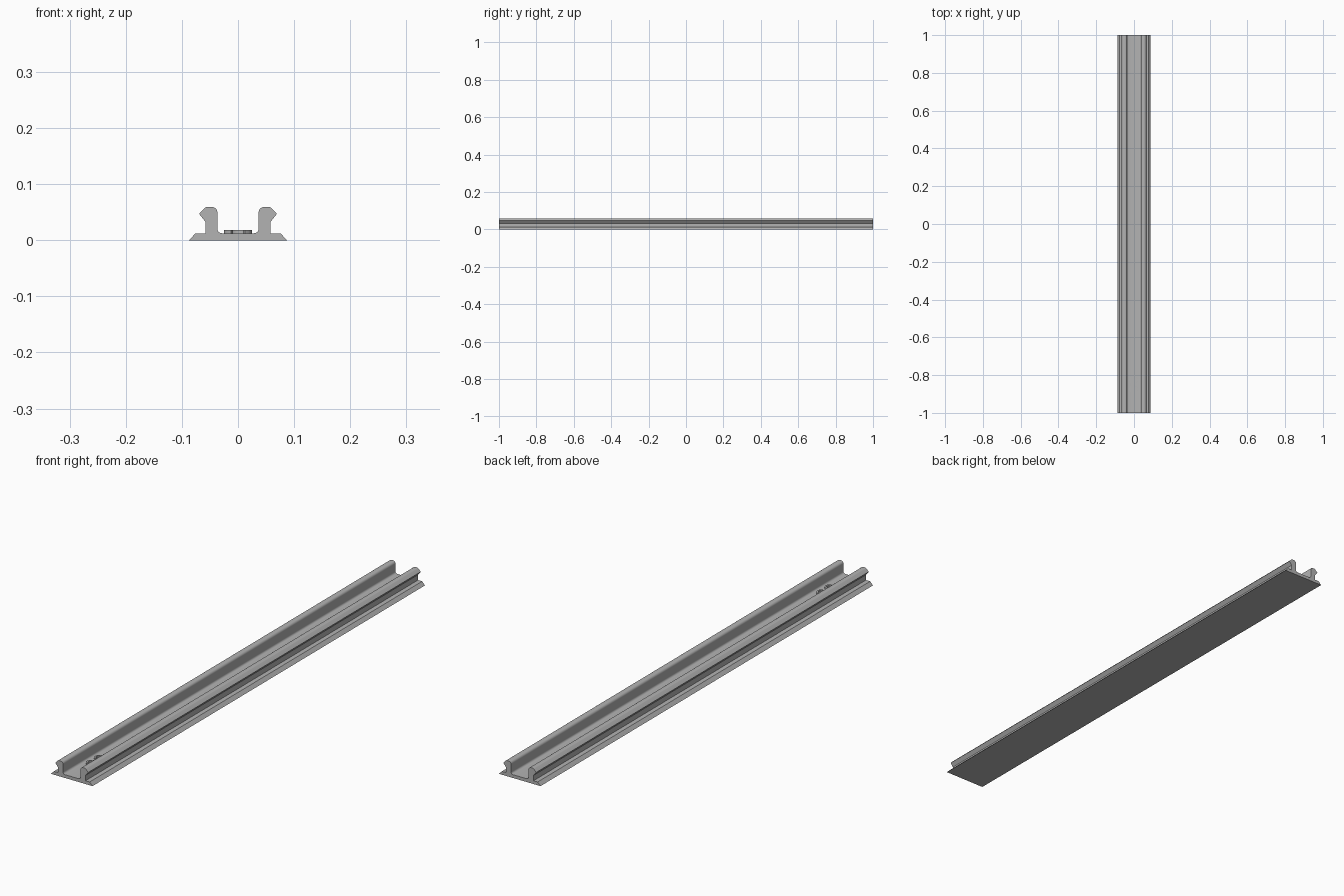
import bpy, bmesh, math

cube = bpy.data.objects.get("Cube")
if cube:
    bpy.data.objects.remove(cube)

metal = bpy.data.materials.new("grey_metal")
metal.use_nodes = True
metal.diffuse_color = (0.45, 0.45, 0.45, 1)
metal.node_tree.nodes["Principled BSDF"].inputs["Base Color"].default_value = (0.45, 0.45, 0.45, 1)


def arc(cx, cy, r, start, end, steps=6):
    """Points on a circular arc, angles in degrees."""
    angles = [math.radians(start + (end - start) * i / steps) for i in range(steps + 1)]
    return [(cx + r * math.cos(a), cy + r * math.sin(a)) for a in angles]


def extrude(name, outline, to_3d, offset):
    """Extrude a closed 2D outline into a solid."""
    bm = bmesh.new()
    face = bm.faces.new([bm.verts.new(to_3d(u, v)) for u, v in outline])
    grown = bmesh.ops.extrude_face_region(bm, geom=[face], use_keep_orig=True)
    moved = [g for g in grown["geom"] if isinstance(g, bmesh.types.BMVert)]
    bmesh.ops.translate(bm, verts=moved, vec=offset)
    bmesh.ops.recalc_face_normals(bm, faces=bm.faces)
    mesh = bpy.data.meshes.new(name)
    bm.to_mesh(mesh)
    bm.free()
    mesh.materials.append(metal)
    obj = bpy.data.objects.new(name, mesh)
    bpy.context.collection.objects.link(obj)
    bpy.ops.object.select_all(action="DESELECT")
    obj.select_set(True)
    bpy.context.view_layer.objects.active = obj
    bpy.ops.object.shade_smooth_by_angle(angle=math.radians(30))
    return obj


# Rail: half profile from base edge over the hooked lip to the channel floor
FLOOR = 0.0125
half = [(0.0875, 0), (0.0755, FLOOR), (0.058, FLOOR), (0.058, 0.033), (0.0693, 0.047)]
half += arc(0.0535, 0.0505, 0.009, 50, 90, 4)
half += arc(0.0467, 0.0495, 0.010, 90, 180)
half += arc(0.0287, 0.0205, 0.008, 0, -90)
profile = half + [(-x, z) for x, z in reversed(half)]
extrude("channel_rail", profile, lambda x, z: (x, -1, z), (0, 2, 0))

# Raised curved marks on the channel floor near the front end
for i, y in enumerate((-0.875, -0.825)):
    ring = arc(0, 0, 0.025, -150, 150, 16) + arc(0, 0, 0.018, 150, -150, 16)
    extrude(f"floor_mark_{i + 1}", ring,
            lambda u, v: (v, y + 0.8 * u, FLOOR - 0.001), (0, 0, 0.0065))
